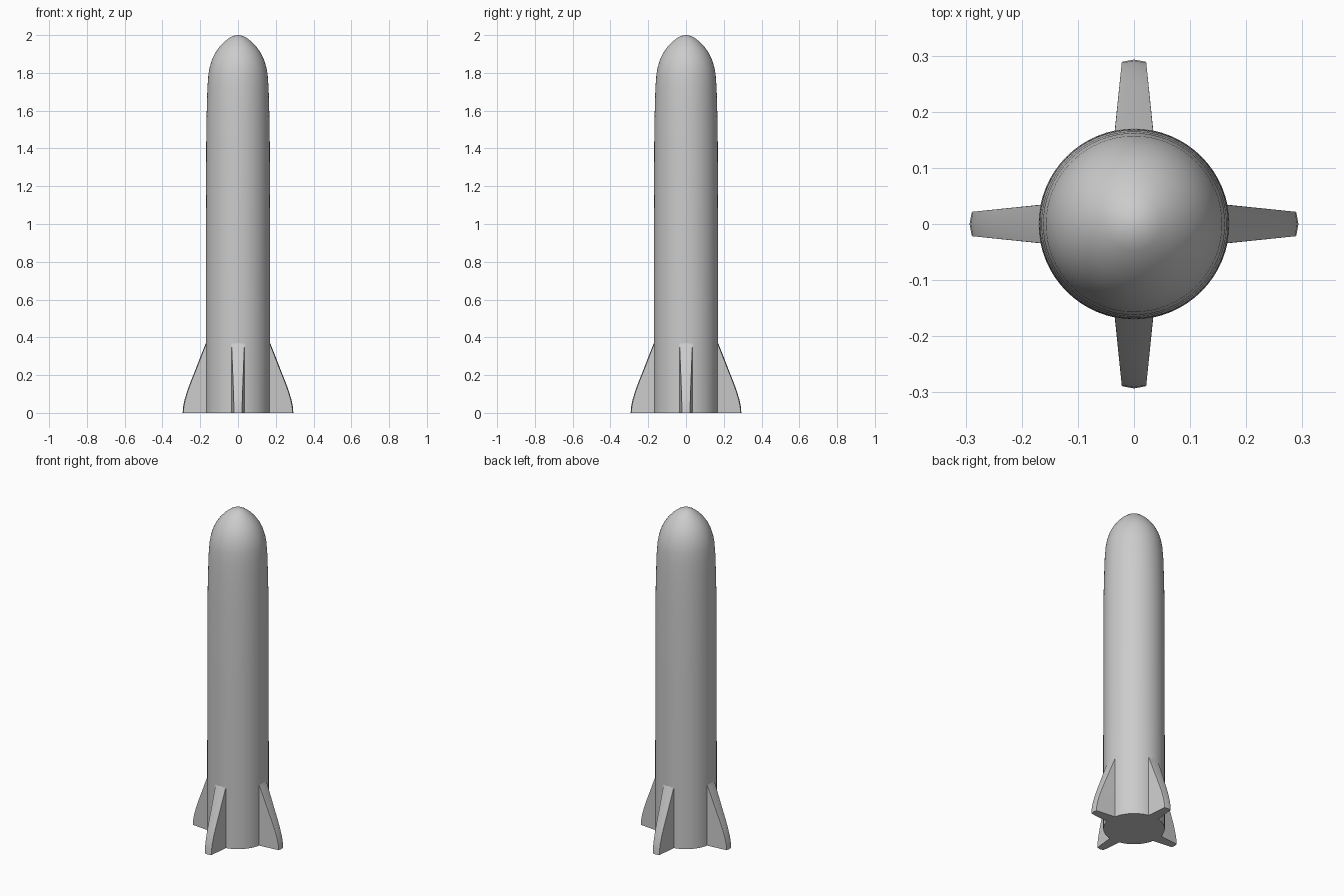
import bpy, bmesh
from math import cos, sin, pi

if "Cube" in bpy.data.objects:
    bpy.data.objects.remove(bpy.data.objects["Cube"])

SEG = 64


def make_object(name, bm, angle=0.5):
    bmesh.ops.recalc_face_normals(bm, faces=bm.faces)
    me = bpy.data.meshes.new(name)
    bm.to_mesh(me)
    bm.free()
    ob = bpy.data.objects.new(name, me)
    bpy.context.collection.objects.link(ob)
    bpy.ops.object.select_all(action='DESELECT')
    ob.select_set(True)
    bpy.context.view_layer.objects.active = ob
    bpy.ops.object.shade_smooth_by_angle(angle=angle)
    return ob


# Body: lathed tube with a rounded ogive nose
profile = [(0.170, 0), (0.170, 0.5), (0.169, 1.0), (0.168, 1.48), (0.165, 1.62),
           (0.162, 1.72), (0.157, 1.79), (0.150, 1.83), (0.138, 1.87),
           (0.121, 1.905), (0.099, 1.937), (0.074, 1.963), (0.048, 1.984),
           (0.030, 1.994), (0.014, 1.9985)]
bm = bmesh.new()
rings = [[bm.verts.new((r * cos(2 * pi * i / SEG), r * sin(2 * pi * i / SEG), z))
          for i in range(SEG)] for r, z in profile]
for a, b in zip(rings, rings[1:]):
    for i in range(SEG):
        j = (i + 1) % SEG
        bm.faces.new((a[i], a[j], b[j], b[i]))
bm.faces.new(rings[0])
tip = bm.verts.new((0, 0, 2))
for i in range(SEG):
    bm.faces.new((rings[-1][i], rings[-1][(i + 1) % SEG], tip))
make_object("rocket_body", bm)

# Fins: tapered plates with a swept, slightly crowned outer edge
edge = [(0.293, 0), (0.291, 0.03), (0.284, 0.065), (0.271, 0.11),
        (0.253, 0.16), (0.225, 0.23), (0.196, 0.305), (0.170, 0.37)]
ROOT = 0.155


def half_width(r):
    return 0.034 - (r - 0.17) * 0.1


def make_fin(name, turn):
    c, s = round(cos(turn)), round(sin(turn))
    bm = bmesh.new()

    def vert(r, w, z):
        return bm.verts.new((r * c - w * s, r * s + w * c, z))

    # each slice runs root, outer corner, crown, outer corner, root
    slices = []
    for r, z in edge:
        w = half_width(r)
        slices.append([vert(ROOT, -half_width(ROOT), z), vert(r - 0.004, -w, z),
                       vert(r, 0, z), vert(r - 0.004, w, z),
                       vert(ROOT, half_width(ROOT), z)])
    for a, b in zip(slices, slices[1:]):
        for i in range(5):
            j = (i + 1) % 5
            bm.faces.new((a[i], a[j], b[j], b[i]))
    bm.faces.new(slices[0])
    bm.faces.new(slices[-1])
    make_object(name, bm)


for k, side in enumerate(("right", "back", "left", "front")):
    make_fin(side + "_fin", k * pi / 2)
